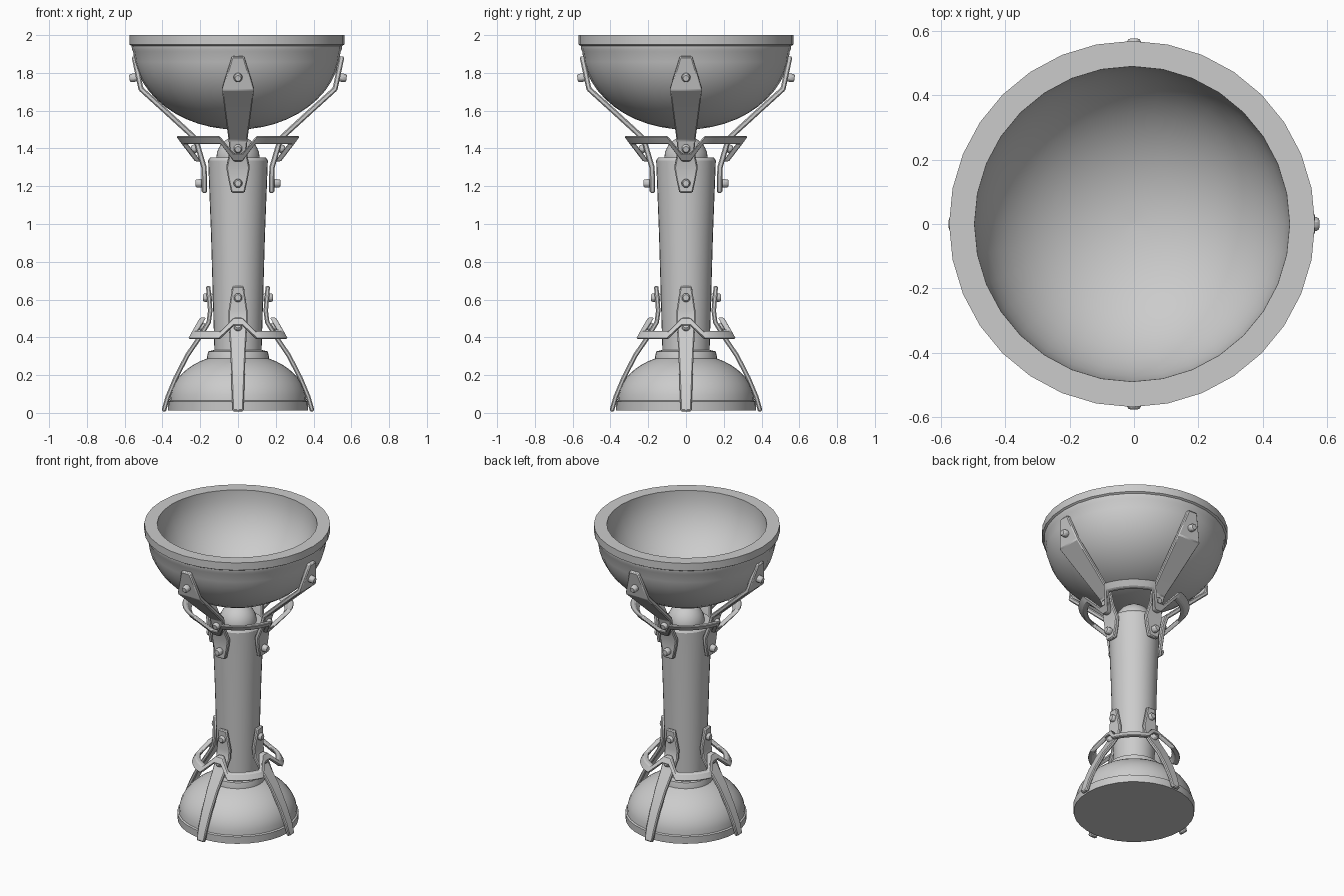
import bpy, bmesh
from math import sin, cos, pi, hypot, radians
from mathutils import Matrix, Vector

if "Cube" in bpy.data.objects:
    bpy.data.objects.remove(bpy.data.objects["Cube"])


def finish(bm, name, bevel=0.0, angle=30):
    bmesh.ops.remove_doubles(bm, verts=bm.verts, dist=1e-5)
    bmesh.ops.recalc_face_normals(bm, faces=bm.faces)
    me = bpy.data.meshes.new(name)
    bm.to_mesh(me)
    bm.free()
    ob = bpy.data.objects.new(name, me)
    bpy.context.collection.objects.link(ob)
    if bevel:
        mod = ob.modifiers.new("bevel", 'BEVEL')
        mod.width, mod.segments = bevel, 1
        mod.limit_method = 'ANGLE'
    bpy.ops.object.select_all(action='DESELECT')
    ob.select_set(True)
    bpy.context.view_layer.objects.active = ob
    bpy.ops.object.shade_smooth_by_angle(angle=radians(angle))
    return ob


def skin(bm, loops, closed):
    """Join equal-length vertex loops with quads."""
    rows = [[bm.verts.new(p) for p in loop] for loop in loops]
    n = len(rows[0])
    for i in range(len(rows) if closed else len(rows) - 1):
        a, b = rows[i], rows[(i + 1) % len(rows)]
        for j in range(n):
            bm.faces.new((a[j], a[(j + 1) % n], b[(j + 1) % n], b[j]))
    if not closed:
        bm.faces.new(rows[0])
        bm.faces.new(rows[-1])


def lathe(name, profile, sides=32, x=0.0):
    bm = bmesh.new()
    loops = [[(x + max(r, 1e-4) * cos(2 * pi * k / sides), max(r, 1e-4) * sin(2 * pi * k / sides), z)
              for k in range(sides)] for r, z in profile]
    skin(bm, loops, False)
    return finish(bm, name)


def arc(a, c, z0, t0, t1, n):
    """Elliptical profile points, t in degrees."""
    return [(a * cos(radians(t0 + (t1 - t0) * i / n)), z0 + c * sin(radians(t0 + (t1 - t0) * i / n)))
            for i in range(n + 1)]


def strap(name, path, turn, thick=0.028):
    """Flat bar following (radius, height, half width) stations."""
    loops = []
    for i, (r, z, w) in enumerate(path):
        p, q = path[max(i - 1, 0)], path[min(i + 1, len(path) - 1)]
        d = hypot(q[0] - p[0], q[1] - p[1])
        nx, nz = -(q[1] - p[1]) / d * thick / 2, (q[0] - p[0]) / d * thick / 2
        loops.append([(r + nx, -w, z + nz), (r + nx, w, z + nz),
                      (r - nx, w, z - nz), (r - nx, -w, z - nz)])
    bm = bmesh.new()
    skin(bm, loops, False)
    bm.transform(Matrix.Rotation(turn, 4, 'Z'))
    finish(bm, name, 0.006)


def bolt(name, r, z, turn, tilt=0.0):
    bm = bmesh.new()
    bmesh.ops.create_cone(bm, cap_ends=True, segments=8, radius1=0.026, radius2=0.024, depth=0.05)
    bm.transform(Matrix.Rotation(turn, 4, 'Z') @ Matrix.Translation((r, 0, z))
                 @ Matrix.Rotation(pi / 2 + tilt, 4, 'Y'))
    finish(bm, name, 0.007)


def ring(name, r_arc, z_arc, r_mid, z_mid, lean, height=0.042, thick=0.032):
    """Collar with a kink over every strap; lean tilts the section."""
    loops = []
    for k in range(4):
        base = k * pi / 2
        pts = [(-0.022 / r_mid, r_mid, z_mid), (0.022 / r_mid, r_mid, z_mid)]
        a0 = 0.095 / r_arc
        pts += [(a0 + (pi / 2 - 2 * a0) * i / 8, r_arc, z_arc) for i in range(9)]
        for a, r, z in pts:
            c, s = cos(base + a), sin(base + a)
            sec = [(thick / 2 + lean, height / 2), (thick / 2 - lean, -height / 2),
                   (-thick / 2 - lean, -height / 2), (-thick / 2 + lean, height / 2)]
            loops.append([((r + dr) * c, (r + dr) * s, z + dz) for dr, dz in sec])
    bm = bmesh.new()
    skin(bm, loops, True)
    finish(bm, name, 0.006)


# Bowl with rim, outer shell and hollow inside
lathe("bowl", arc(0.55, 0.435, 1.935, -90, -3, 12)
      + [(0.556, 1.926), (0.557, 1.943), (0.569, 1.95), (0.569, 2.0), (0.49, 2.0)]
      + arc(0.49, 0.43, 1.99, 0, -90, 12), x=-0.006)

# Ball joint, tapered column and domed base
lathe("ball_joint", arc(0.115, 0.115, 1.35, -90, 90, 12))
lathe("column", [(0, 0.3), (0.124, 0.3), (0.13, 0.5), (0.143, 0.95), (0.158, 1.335),
                 (0.148, 1.352), (0, 1.352)])
lathe("base", [(0, 0.012), (0.37, 0.012), (0.372, 0.06)] + arc(0.362, 0.25, 0.065, 0, 63, 9)
      + [(0.163, 0.303), (0.158, 0.325), (0.13, 0.332), (0, 0.332)])

# Kinked collars around the straps
ring("upper_ring", 0.312, 1.444, 0.228, 1.352, 0.016)
ring("lower_ring", 0.256, 0.412, 0.198, 0.484, -0.012)

# Four straps above and four legs below, each with bolts
upper = [(0.55, 1.887, 0.032), (0.514, 1.715, 0.085), (0.37, 1.585, 0.068), (0.225, 1.452, 0.05),
         (0.205, 1.385, 0.045), (0.18, 1.30, 0.062), (0.178, 1.24, 0.052), (0.178, 1.165, 0.035)]
lower = [(0.158, 0.672, 0.03), (0.147, 0.54, 0.05), (0.155, 0.48, 0.05), (0.2, 0.405, 0.045),
         (0.268, 0.305, 0.04), (0.33, 0.185, 0.035), (0.372, 0.085, 0.032), (0.394, 0.008, 0.028)]
for k, side in enumerate(("right", "back", "left", "front")):
    t = k * pi / 2
    strap("upper_strap_" + side, upper, t)
    strap("leg_" + side, lower, t, 0.024)
    bolt("bowl_bolt_" + side, 0.55, 1.775, t, 0.15)
    bolt("upper_ring_bolt_" + side, 0.222, 1.4, t, 0.2)
    bolt("column_bolt_" + side, 0.2, 1.215, t)
    bolt("leg_bolt_" + side, 0.16, 0.61, t)
    bolt("lower_ring_bolt_" + side, 0.188, 0.455, t, -0.4)
